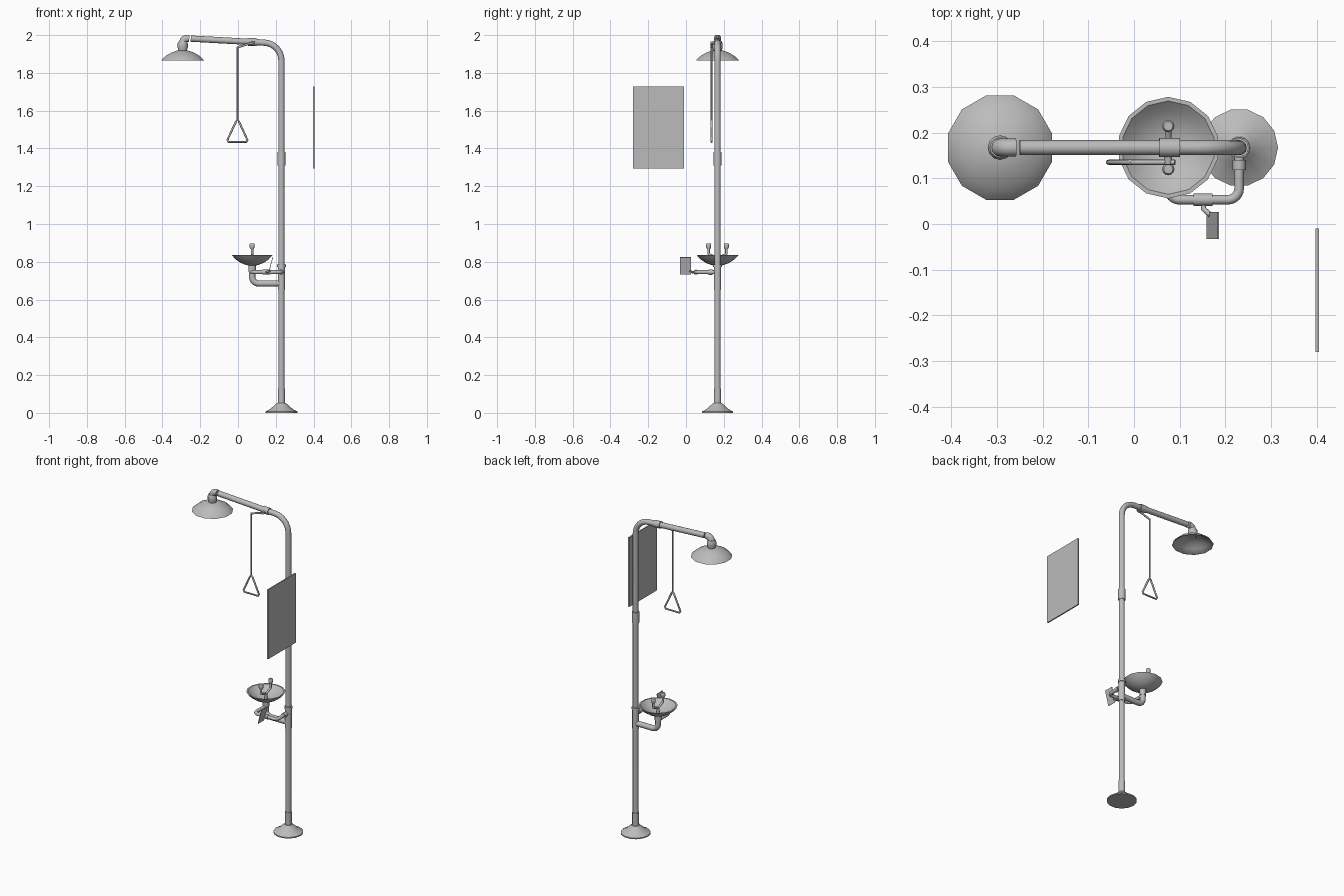
import bpy, bmesh, math
from mathutils import Vector

if "Cube" in bpy.data.objects:
    bpy.data.objects.remove(bpy.data.objects["Cube"])

steel = bpy.data.materials.new("grey steel")
steel.diffuse_color = (0.5, 0.5, 0.5, 1)
steel.use_nodes = True
steel.node_tree.nodes["Principled BSDF"].inputs["Base Color"].default_value = steel.diffuse_color

PX, PY = 0.23, 0.167      # post axis
BX = 0.075                # bowl axis
HX = -0.293               # shower head axis


def finish(obj, smooth=True):
    obj.data.materials.clear()
    obj.data.materials.append(steel)
    bpy.ops.object.select_all(action='DESELECT')
    obj.select_set(True)
    bpy.context.view_layer.objects.active = obj
    if smooth:
        bpy.ops.object.shade_smooth_by_angle(angle=math.radians(40))
    return obj


def mesh_object(name, bm, smooth=True):
    bmesh.ops.recalc_face_normals(bm, faces=bm.faces)
    me = bpy.data.meshes.new(name)
    bm.to_mesh(me)
    bm.free()
    obj = bpy.data.objects.new(name, me)
    bpy.context.collection.objects.link(obj)
    return finish(obj, smooth)


def lathe(name, profile, x, y, sides=12, turn=0.0):
    """Revolve (radius, z) points about a vertical axis; radius 0 makes a tip."""
    bm = bmesh.new()
    rings = []
    for r, z in profile:
        if r == 0:
            rings.append([bm.verts.new((x, y, z))] * sides)
        else:
            rings.append([bm.verts.new((x + r * math.cos(turn + i * math.tau / sides),
                                        y + r * math.sin(turn + i * math.tau / sides), z))
                          for i in range(sides)])
    for a, b in zip(rings, rings[1:]):
        for i in range(sides):
            j = (i + 1) % sides
            bm.faces.new(list(dict.fromkeys((a[i], a[j], b[j], b[i]))))
    return mesh_object(name, bm)


def tube(name, points, radius, bend=0.0, cyclic=False, steps=6):
    """Round pipe along a path whose inner corners are filleted."""
    pts = [Vector(p) for p in points]
    path = [pts[0]]
    for a, p, b in zip(pts, pts[1:], pts[2:]):
        u, v = (a - p).normalized(), (b - p).normalized()
        if bend == 0:
            path.append(p)
            continue
        half = u.angle(v) / 2
        d = bend / math.tan(half)
        c = p + (u + v).normalized() * bend / math.sin(half)
        s, e = p + u * d - c, p + v * d - c
        for k in range(steps + 1):
            w = s.lerp(e, k / steps) if k in (0, steps) else s.slerp(e, k / steps) \
                if hasattr(s, "slerp") else s.lerp(e, k / steps)
            path.append(c + w.normalized() * bend)
    path.append(pts[-1])
    cu = bpy.data.curves.new(name, 'CURVE')
    cu.dimensions = '3D'
    cu.bevel_depth = radius
    cu.bevel_resolution = 4
    cu.use_fill_caps = True
    sp = cu.splines.new('POLY')
    sp.points.add(len(path) - 1)
    for q, p in zip(sp.points, path):
        q.co = (*p, 1)
    sp.use_cyclic_u = cyclic
    obj = bpy.data.objects.new(name, cu)
    bpy.context.collection.objects.link(obj)
    bpy.ops.object.select_all(action='DESELECT')
    obj.select_set(True)
    bpy.context.view_layer.objects.active = obj
    bpy.ops.object.convert(target='MESH')
    return finish(bpy.context.object)


def plate(name, corners, thickness):
    """Flat panel extruded along its normal, centred on the corners."""
    c = [Vector(p) for p in corners]
    n = (c[1] - c[0]).cross(c[2] - c[1]).normalized() * thickness / 2
    bm = bmesh.new()
    lo = [bm.verts.new(p - n) for p in c]
    hi = [bm.verts.new(p + n) for p in c]
    bm.faces.new(lo)
    bm.faces.new(hi)
    for i in range(4):
        j = (i + 1) % 4
        bm.faces.new((lo[i], lo[j], hi[j], hi[i]))
    return mesh_object(name, bm, False)


def arm_z(x):
    return 1.955 + (PX - x) * 0.055


# Floor flange, post and overhead arm
lathe("floor_flange", [(0, 0), (0.085, 0), (0.085, 0.007), (0.06, 0.02), (0.035, 0.042),
                       (0.024, 0.052), (0, 0.052)], PX, PY, 14)
tube("post_and_arm", [(PX, PY, 0.04), (PX, PY, arm_z(PX)), (-0.25, PY, arm_z(-0.25))],
     0.0165, 0.095, steps=8)
for name, z0, z1, r in (("base_socket", 0.045, 0.13, 0.0195),
                        ("post_coupling", 1.31, 1.38, 0.0205),
                        ("bowl_tee", 0.65, 0.78, 0.0195),
                        ("tee_ring", 0.772, 0.786, 0.023)):
    tube(name, [(PX, PY, z0), (PX, PY, z1)], r)

# Shower elbow, nut and head
tube("shower_elbow", [(-0.258, PY, arm_z(-0.258)), (HX, PY, arm_z(HX)), (HX, PY, 1.935)],
     0.0195, 0.025)
lathe("shower_nut", [(0, 1.91), (0.02, 1.91), (0.027, 1.935), (0.027, 1.955), (0.022, 1.966),
                     (0, 1.966)], HX, PY)
lathe("shower_head", [(0, 1.92), (0.03, 1.918), (0.06, 1.908), (0.09, 1.892), (0.11, 1.875),
                      (0.118, 1.865), (0.112, 1.865), (0.088, 1.884), (0.058, 1.901),
                      (0.03, 1.91), (0, 1.912)], HX, PY, 12, math.radians(15))

# Shower valve with its pull rod and triangular handle
tube("shower_valve", [(0.055, PY, arm_z(0.055)), (0.1, PY, arm_z(0.1))], 0.021)
RY = 0.135
tube("valve_stem", [(BX, PY, 1.963), (BX, RY - 0.004, 1.957)], 0.008)
tube("valve_lever", [(BX + 0.015, RY, 1.961), (0.05, RY, 1.952), (-0.003, RY, 1.935)], 0.0055)
tube("pull_rod", [(-0.003, RY, 1.938), (-0.003, RY, 1.545)], 0.0045)
tube("pull_handle", [(-0.003, RY, 1.552), (-0.012, RY, 1.54), (-0.056, RY, 1.445),
                     (-0.05, RY, 1.434), (0.044, RY, 1.434), (0.05, RY, 1.445),
                     (0.006, RY, 1.54)], 0.0055, cyclic=True)

# Eyewash bowl with drain pipe
lathe("eyewash_bowl", [(0, 0.779), (0.03, 0.782), (0.062, 0.794), (0.09, 0.813), (0.111, 0.836),
                       (0.102, 0.836), (0.083, 0.818), (0.058, 0.802), (0.028, 0.791),
                       (0, 0.789)], BX, PY, 14, math.radians(90 / 7))
tube("drain_pipe", [(BX, PY, 0.785), (BX, PY, 0.685), (PX, PY, 0.685)], 0.0165, 0.035)
tube("drain_collar", [(BX, PY, 0.745), (BX, PY, 0.782)], 0.0195)

# Paired eyewash nozzles on a crossbar
tube("nozzle_riser", [(BX, PY, 0.785), (BX, PY, 0.822)], 0.009)
for side, name in ((-1, "front_nozzle"), (1, "rear_nozzle")):
    y = PY + side * 0.047
    tube(name + "_arm", [(BX, PY, 0.82), (BX, y, 0.84), (BX, y, 0.875)], 0.0065, 0.008)
    lathe(name, [(0, 0.868), (0.009, 0.868), (0.0135, 0.878), (0.0135, 0.893), (0.01, 0.898),
                 (0, 0.898)], BX, y)

# Eyewash supply pipe and valve
Z = 0.745
SY = 0.053
tube("supply_pipe", [(PX, PY, Z), (PX, SY, Z), (BX, SY, Z), (BX, PY, Z)], 0.0105, 0.025)
tube("supply_collar", [(PX, 0.118, Z), (PX, 0.14, Z)], 0.0145)
tube("supply_valve", [(0.13, SY, Z), (0.172, SY, Z)], 0.0135)
tube("push_lever", [(0.152, SY, Z), (0.152, 0.033, Z), (0.167, 0.02, Z + 0.008)], 0.006)

# Push flag, and the sign panel standing to the side
plate("push_flag", [(0.160, -0.033, 0.733), (0.160, 0.026, 0.733),
                    (0.184, 0.026, 0.824), (0.184, -0.033, 0.824)], 0.003)
plate("sign_panel", [(0.401, -0.28, 1.295), (0.401, -0.01, 1.295),
                     (0.401, -0.01, 1.727), (0.401, -0.28, 1.727)], 0.008)
